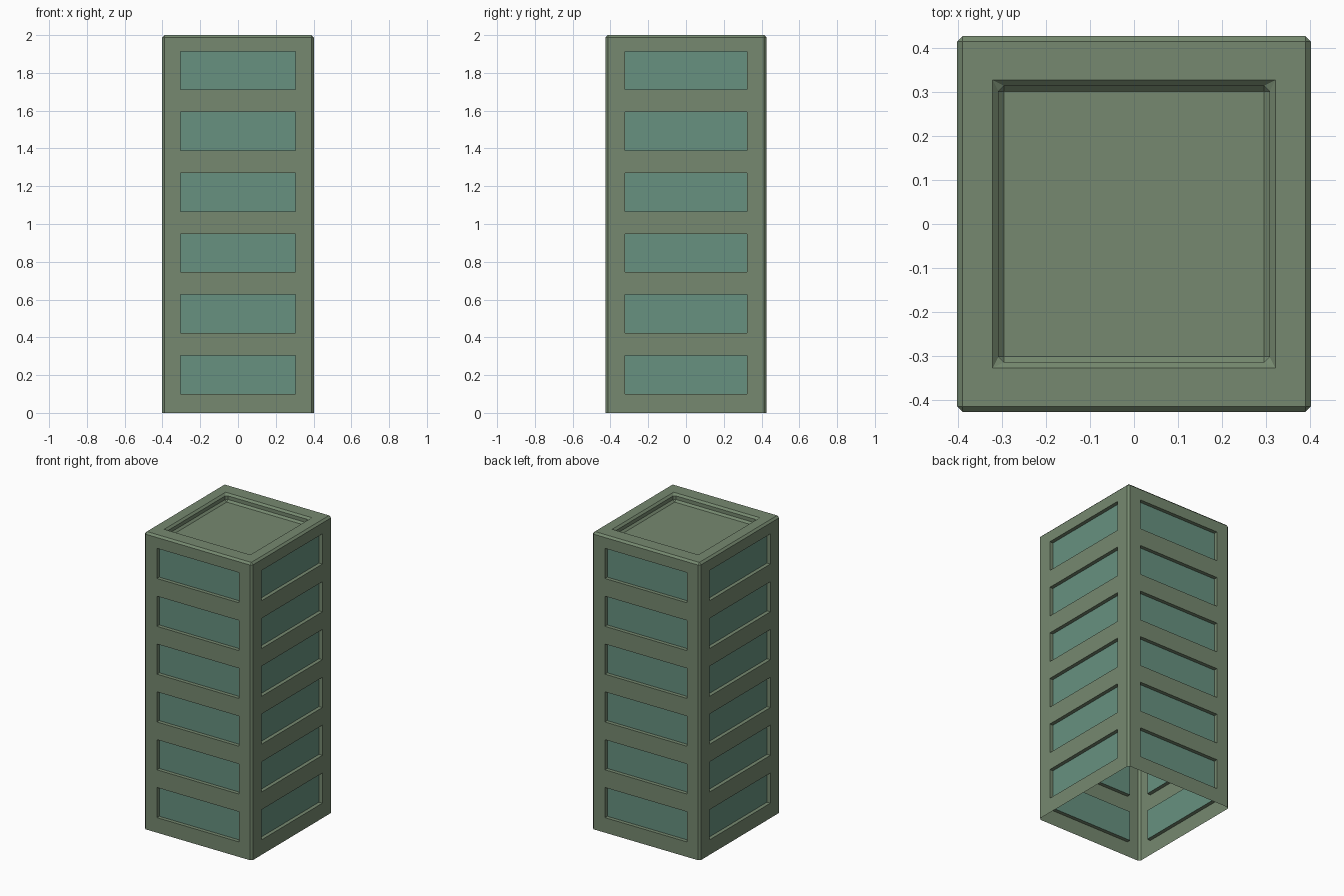
import bpy, bmesh
from mathutils import Vector

if "Cube" in bpy.data.objects:
    bpy.data.objects.remove(bpy.data.objects["Cube"])

HX, HY, H = 0.402, 0.427, 2.0        # half width, half depth, height
RX, RY, RD = 0.308, 0.314, 0.05      # roof recess half sizes and depth
WX, WY = 0.305, 0.323                # window half widths
Z0, WH, PITCH, FLOORS = 0.101, 0.203, 0.322, 6
BEVEL, REVEAL = 0.013, 0.025


def material(name, rgb):
    m = bpy.data.materials.new(name)
    m.diffuse_color = (*rgb, 1)
    m.use_nodes = True
    m.node_tree.nodes["Principled BSDF"].inputs["Base Color"].default_value = m.diffuse_color
    return m


bm = bmesh.new()

# Hollow block, open underneath
bmesh.ops.create_cube(bm, size=1)
for v in bm.verts:
    v.co = Vector((v.co.x * 2 * HX, v.co.y * 2 * HY, (v.co.z + 0.5) * H))
bottom = [f for f in bm.faces if f.normal.z < -0.9]
bmesh.ops.delete(bm, geom=bottom, context='FACES_ONLY')

# Sunken roof panel
bm.normal_update()
roof = next(f for f in bm.faces if f.normal.z > 0.9)
bmesh.ops.inset_individual(bm, faces=[roof], thickness=0.09)
for v in roof.verts:
    v.co = Vector((RX if v.co.x > 0 else -RX, RY if v.co.y > 0 else -RY, H))
bmesh.ops.inset_individual(bm, faces=[roof], thickness=0)
for v in roof.verts:
    v.co = Vector((RX if v.co.x > 0 else -RX, RY if v.co.y > 0 else -RY, H - RD))
bm.normal_update()

# Chamfer every hard edge
hard = [e for e in bm.edges if len(e.link_faces) == 2 and e.calc_face_angle() > 0.5]
bmesh.ops.bevel(bm, geom=hard, offset=BEVEL, offset_type='OFFSET', segments=1,
                profile=0.5, affect='EDGES')
bm.normal_update()


# Score each facade into window cells
def facade(axis):
    half = (HX, HY)[axis]
    return [f for f in bm.faces if abs(f.normal[axis]) > 0.99
            and abs(abs(f.calc_center_median()[axis]) - half) < 0.003]


def cut(axis, co, no):
    faces = facade(axis)
    geom = set(faces)
    for f in faces:
        geom.update(f.edges)
        geom.update(f.verts)
    bmesh.ops.bisect_plane(bm, geom=list(geom), plane_co=co, plane_no=no, dist=1e-5)
    bm.normal_update()


panes = []
for axis, w in ((0, WY), (1, WX)):
    across = Vector((0, 1, 0)) if axis == 0 else Vector((1, 0, 0))
    for s in (-w, w):
        cut(axis, across * s, across)
    for i in range(FLOORS):
        for z in (Z0 + i * PITCH, Z0 + i * PITCH + WH):
            cut(axis, Vector((0, 0, z)), Vector((0, 0, 1)))
    for f in facade(axis):
        c = f.calc_center_bounds()
        row = (c.z - Z0) % PITCH
        if abs(c.dot(across)) < w and c.z > Z0 and row < WH:
            panes.append(f)

# Push the window panes inward
bmesh.ops.inset_individual(bm, faces=panes, thickness=0, depth=-REVEAL)
for f in panes:
    f.material_index = 1

mesh = bpy.data.meshes.new("tower_block")
bm.to_mesh(mesh)
bm.free()
mesh.materials.append(material("wall_green", (0.18, 0.25, 0.16)))
mesh.materials.append(material("window_teal", (0.135, 0.285, 0.215)))
tower = bpy.data.objects.new("tower_block", mesh)
bpy.context.collection.objects.link(tower)
